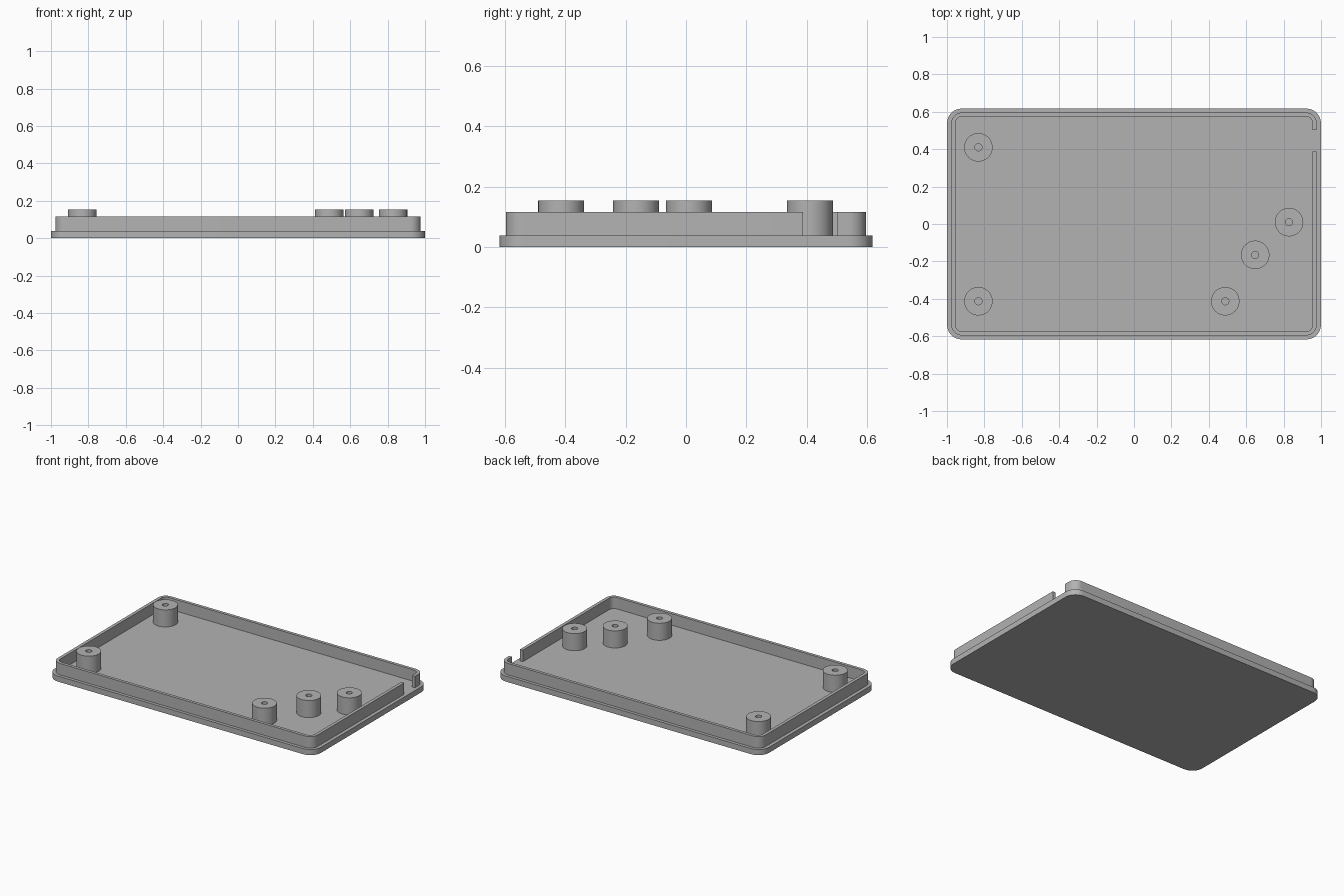
import bpy
import bmesh
from math import cos, sin, pi, radians

cube = bpy.data.objects.get("Cube")
if cube:
    bpy.data.objects.remove(cube)

PLATE_TOP, WALL_TOP, POST_TOP = 0.038, 0.116, 0.154
SUNK = 0.03                      # walls and posts are rooted inside the plate
GAP_LOW, GAP_HIGH = 0.387, 0.502

grey = bpy.data.materials.new("grey plastic")
grey.use_nodes = True
colour = (0.45, 0.45, 0.45, 1)
grey.diffuse_color = colour
grey.node_tree.nodes["Principled BSDF"].inputs["Base Color"].default_value = colour


def rounded_corners(hx, hy, r, steps=12):
    """Counter-clockwise outline, starting at the back left corner."""
    points = []
    for i, (sx, sy) in enumerate([(1, 1), (-1, 1), (-1, -1), (1, -1)]):
        for k in range(steps + 1):
            a = (i + k / steps) * pi / 2
            points.append((sx * (hx - r) + r * cos(a), sy * (hy - r) + r * sin(a)))
    return points


def finish(name, bm):
    bmesh.ops.recalc_face_normals(bm, faces=bm.faces)
    mesh = bpy.data.meshes.new(name)
    bm.to_mesh(mesh)
    bm.free()
    mesh.materials.append(grey)
    obj = bpy.data.objects.new(name, mesh)
    bpy.context.collection.objects.link(obj)
    bpy.ops.object.select_all(action="DESELECT")
    obj.select_set(True)
    bpy.context.view_layer.objects.active = obj
    bpy.ops.object.shade_smooth_by_angle(angle=radians(30))
    return obj


def tube(name, outer, inner, low, high, closed):
    """Sweep a rectangular section between two matching outlines."""
    bm = bmesh.new()
    sections = [[bm.verts.new((*p, z)) for p, z in
                 ((o, low), (o, high), (i, high), (i, low))]
                for o, i in zip(outer, inner)]
    pairs = list(zip(sections, sections[1:]))
    if closed:
        pairs.append((sections[-1], sections[0]))
    else:
        bm.faces.new(sections[0])
        bm.faces.new(sections[-1])
    for a, b in pairs:
        for j in range(4):
            k = (j + 1) % 4
            bm.faces.new((a[j], a[k], b[k], b[j]))
    return finish(name, bm)


# Base plate
bm = bmesh.new()
base = bm.faces.new([bm.verts.new((x, y, 0)) for x, y in rounded_corners(1, 0.617, 0.08)])
extruded = bmesh.ops.extrude_face_region(bm, geom=[base], use_keep_orig=True)
top = [v for v in extruded["geom"] if isinstance(v, bmesh.types.BMVert)]
bmesh.ops.translate(bm, verts=top, vec=(0, 0, PLATE_TOP))
finish("base_plate", bm)


# Rim wall, open at the cable gap on the left side
def rim_path(hx, hy, r):
    return [(hx, GAP_HIGH)] + rounded_corners(hx, hy, r) + [(hx, GAP_LOW)]


tube("rim_wall", rim_path(0.977, 0.596, 0.057), rim_path(0.955, 0.575, 0.036),
     SUNK, WALL_TOP, False)


# Mounting posts with screw holes
def circle(x, y, r, n=48):
    return [(x + r * cos(2 * pi * i / n), y + r * sin(2 * pi * i / n)) for i in range(n)]


posts = {
    "post_back_right": (-0.832, 0.41),
    "post_front_right": (-0.832, -0.413),
    "post_front_left": (0.488, -0.413),
    "post_middle_left": (0.648, -0.165),
    "post_outer_left": (0.829, 0.01),
}
for name, (x, y) in posts.items():
    tube(name, circle(x, y, 0.076), circle(x, y, 0.019), SUNK, POST_TOP, True)
